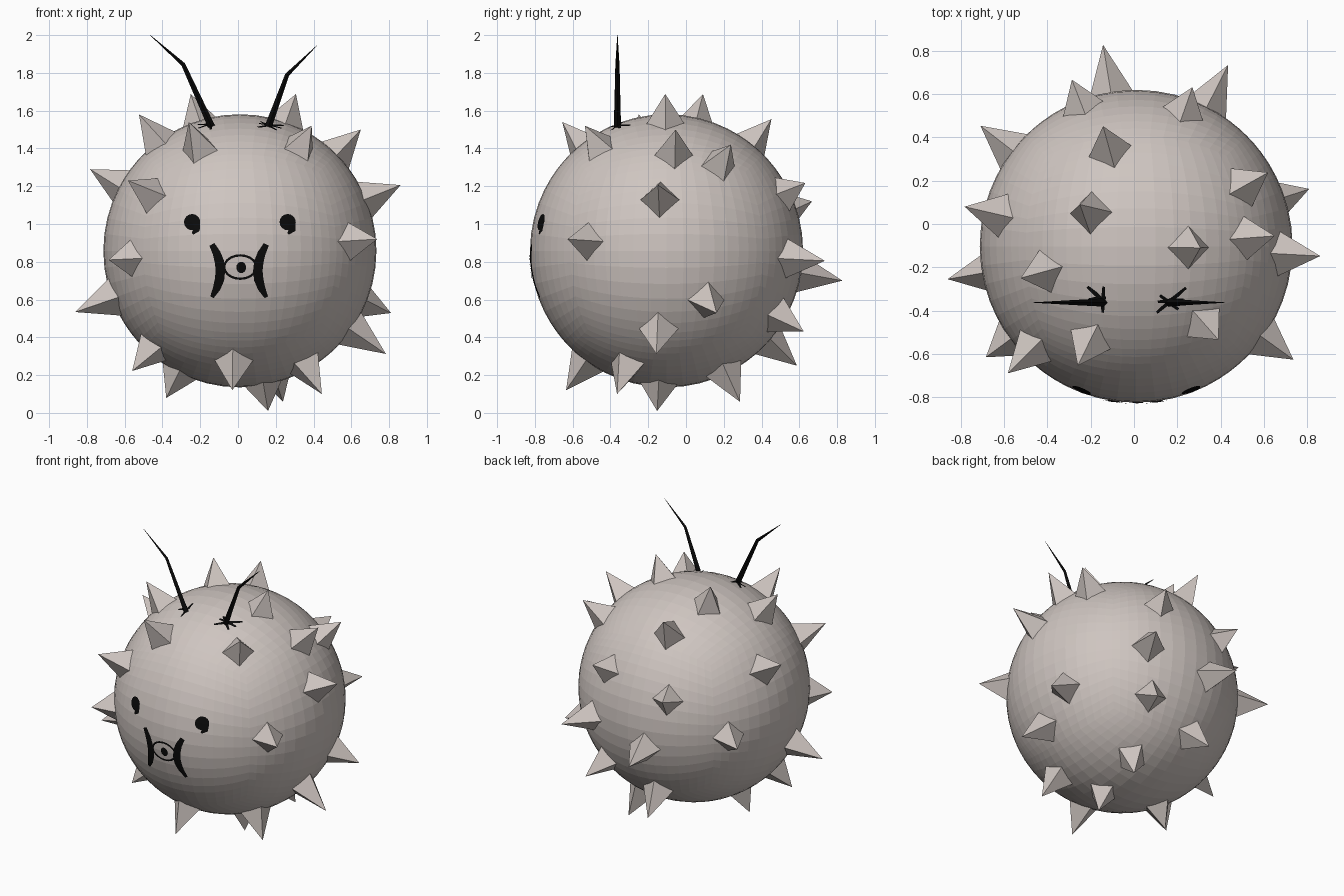
import bpy, bmesh, math
from mathutils import Vector, Matrix

if "Cube" in bpy.data.objects:
    bpy.data.objects.remove(bpy.data.objects["Cube"])

C = Vector((0.01, -0.103, 0.858))   # body centre
R = 0.723                           # body radius


def material(name, col):
    m = bpy.data.materials.new(name)
    m.diffuse_color = (*col, 1)
    m.use_nodes = True
    m.node_tree.nodes["Principled BSDF"].inputs["Base Color"].default_value = m.diffuse_color
    return m


GREY = material("warm_grey", (0.62, 0.56, 0.53))
BLACK = material("black", (0.003, 0.003, 0.003))


def finish(bm, name, mat):
    me = bpy.data.meshes.new(name)
    bm.to_mesh(me)
    bm.free()
    me.materials.append(mat)
    ob = bpy.data.objects.new(name, me)
    bpy.context.collection.objects.link(ob)
    return ob


# Body: a subdivided cube rounded into a ball, flat shaded
bm = bmesh.new()
bmesh.ops.create_cube(bm, size=2)
bmesh.ops.subdivide_edges(bm, edges=bm.edges[:], cuts=15, use_grid_fill=True)
for v in bm.verts:
    v.co = C + v.co.normalized() * R
bmesh.ops.recalc_face_normals(bm, faces=bm.faces[:])
finish(bm, "body", GREY)

# Spikes: four-sided pyramids, given by their tips
TIPS = [
    (-.25, .09, 1.688), (.307, -.11, 1.688), (-.524, -.25, 1.58), (-.26, -.655, 1.54),
    (.39, -.535, 1.52), (.65, -.055, 1.50), (-.783, .08, 1.29), (-.583, -.69, 1.23),
    (.861, -.148, 1.206), (-.685, -.616, .81), (.737, -.627, .92), (-.862, -.255, .534),
    (.81, .162, .529), (.783, -.157, .312), (-.56, -.355, .222), (.444, -.365, .10),
    (-.38, -.15, .079), (-.03, -.635, .12), (.159, -.153, .01), (.238, .286, .058),
    (-.143, .828, .70), (.435, .735, .805), (-.287, .667, 1.12), (.27, .632, 1.217),
    (-.71, .454, .83), (-.143, .452, 1.555), (.62, .238, 1.42), (-.12, .587, .25),
    (.33, .624, .43),
]
bm = bmesh.new()
for t in TIPS:
    d = Vector(t) - C
    length = d.length
    n = d.normalized()
    if abs(n.z) > 0.85:
        q = Vector((0, 0, math.copysign(1, n.z))).rotation_difference(n)
        if n.z < 0:
            q = q @ Matrix.Rotation(math.pi, 3, 'X').to_quaternion()
    else:
        q = n.to_track_quat('Z', 'Y')
    h = length - 0.69
    M = Matrix.Translation(C + n * (0.69 + h / 2)) @ q.to_matrix().to_4x4()
    bmesh.ops.create_cone(bm, cap_ends=True, segments=4, radius1=0.115,
                          radius2=0, depth=h, matrix=M)
finish(bm, "spikes", GREY)


def on_front(x, z, lift=0.005):
    """Point on the front of the ball at the given x and z."""
    r = R + lift
    dx, dz = x - C.x, z - C.z
    return Vector((x, C.y - math.sqrt(r * r - dx * dx - dz * dz), z))


def on_top(x, y, lift=0.006):
    """Point on the top of the ball at the given x and y."""
    r = R + lift
    dx, dy = x - C.x, y - C.y
    return Vector((x, y, C.z + math.sqrt(r * r - dx * dx - dy * dy)))


def strip(bm, place, pts, widths, closed=False):
    """Painted stroke of varying width laid on the ball."""
    n = len(pts)
    rows = []
    for i, p in enumerate(pts):
        a = Vector(pts[(i - 1) % n] if closed or i else pts[0])
        b = Vector(pts[(i + 1) % n] if closed or i < n - 1 else pts[-1])
        t = (b - a).normalized()
        s = Vector((-t.y, t.x)) * widths[i] / 2
        rows.append([bm.verts.new(place(*(Vector(p) + s * k))) for k in (1, 0, -1)])
    for i in range(n if closed else n - 1):
        a, b = rows[i], rows[(i + 1) % n]
        for k in (0, 1):
            f = bm.faces.new((a[k], a[k + 1], b[k + 1], b[k]))
            f.normal_update()
            if f.normal.dot(f.calc_center_median() - C) < 0:
                f.normal_flip()


def disc(bm, x, z, rx, rz, n=16):
    """Painted oval on the front of the ball."""
    mid = bm.verts.new(on_front(x, z))
    ring = [bm.verts.new(on_front(x + rx * math.cos(2 * math.pi * i / n),
                                  z + rz * math.sin(2 * math.pi * i / n))) for i in range(n)]
    for i in range(n):
        bm.faces.new((mid, ring[i], ring[(i + 1) % n]))


# Eyes: round spots with a small tail
bm = bmesh.new()
for x in (-.243, .263):
    disc(bm, x, 1.01, .043, .043)
    strip(bm, on_front, [(x + .025, 1.0), (x + .024, .97), (x + .002, .948)], [.035, .035, .012])
finish(bm, "eyes", BLACK)

# Mouth: two curved brackets around an oval ring with a dot
bm = bmesh.new()
W = [.03, .042, .05, .05, .05, .04, .02]
for cx, sgn in ((-.138, 1), (.150, -1)):
    pts = []
    for i in range(7):
        u = i / 3 - 1
        pts.append((cx + sgn * .045 * (1 - u * u), .752 - u * .14))
    strip(bm, on_front, pts, W)
N = 20
ring = [(.012 + .085 * math.cos(2 * math.pi * i / N), .772 + .062 * math.sin(2 * math.pi * i / N))
        for i in range(N)]
strip(bm, on_front, ring, [.012] * N, closed=True)
disc(bm, .017, .77, .026, .03)
finish(bm, "mouth", BLACK)

# Antennae: bent tapering stalks with small roots
ANTENNAE = {
    "left_antenna": ([(-.14, 1.515), (-.29, 1.845), (-.465, 2.0)],
                     [[(-.215, -.29), (-.135, -.36)], [(-.14, -.29), (-.145, -.41)],
                      [(-.21, -.35), (-.13, -.34)]]),
    "right_antenna": ([(.16, 1.515), (.26, 1.79), (.418, 1.945)],
                      [[(.24, -.295), (.105, -.41)], [(.12, -.33), (.205, -.395)],
                       [(.11, -.36), (.23, -.35)]]),
}
for name, (path, roots) in ANTENNAE.items():
    bm = bmesh.new()
    rings = []
    for i, (x, z) in enumerate(path):
        a, b = Vector(path[max(i - 1, 0)]), Vector(path[min(i + 1, 2)])
        t = (b - a).normalized()
        r = (.019, .011, .001)[i]
        side = Vector((t.y, 0, -t.x)) * r
        dep = Vector((0, r, 0))
        p = Vector((x, -.363, z))
        rings.append([bm.verts.new(p + o) for o in (side, dep, -side, -dep)])
    for a, b in zip(rings, rings[1:]):
        for k in range(4):
            bm.faces.new((a[k], a[(k + 1) % 4], b[(k + 1) % 4], b[k]))
    bm.faces.new(rings[0])
    bm.faces.new(rings[-1])
    bmesh.ops.recalc_face_normals(bm, faces=bm.faces[:])
    for p, q in roots:
        m = [(p[k] + q[k]) / 2 for k in (0, 1)]
        strip(bm, on_top, [p, m, q], [.012, .02, .012])
    finish(bm, name, BLACK)
